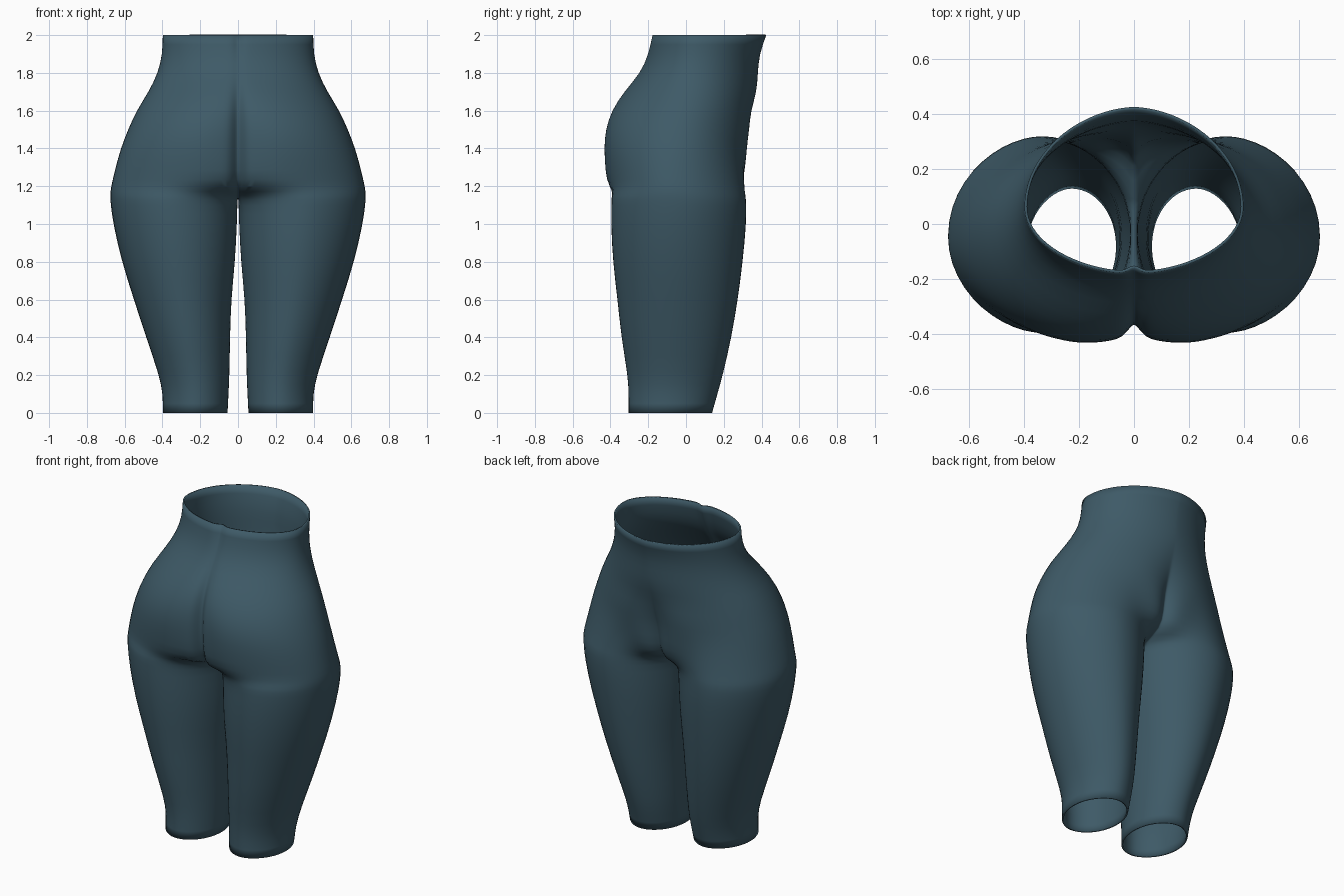
import bpy, bmesh
from math import pi, acos, sin, cos, exp

cube = bpy.data.objects.get("Cube")
if cube:
    bpy.data.objects.remove(cube)

QUARTER = 14   # segments from the side seam to the centre seam
INNER = 6      # segments across the inside of a thigh

# Leg sections: height, inner x, outer x, rear y, belly-side y
LEGS = [
    (0.00, .055, .40, -.305, .14), (0.10, .05, .40, -.305, .168),
    (0.20, .045, .42, -.31, .197), (0.40, .042, .49, -.345, .243),
    (0.60, .036, .555, -.365, .277), (0.80, .015, .62, -.39, .303),
    (1.00, .005, .666, -.40, .322), (1.11, .003, .68, -.397, .322),
]
# Torso sections: height, outer x, rear y, side y, belly y, rear and belly
# lobe centres, depth of the rear cleft, height of the belly-side mound
TORSO = [
    (1.15, .682, -.398, -.045, .318, .33, .33, 0, 0),
    (1.19, .678, -.414, -.055, .313, .20, .31, .06, .09),
    (1.28, .657, -.427, -.06, .30, .18, .29, .05, .10),
    (1.40, .625, -.435, -.05, .288, .18, .25, .04, .075),
    (1.50, .585, -.427, -.04, .31, .16, .17, .04, .035),
    (1.60, .54, -.395, -.02, .345, .12, .06, .035, 0),
    (1.70, .475, -.33, .01, .375, .07, 0, .02, 0),
    (1.80, .425, -.24, .04, .38, .03, 0, 0, 0),
    (1.90, .402, -.20, .06, .388, .02, 0, .01, 0),
    (2.00, .40, -.18, .06, .425, .02, 0, .02, 0),
]
SEAM = acos(-.33 / .352)   # where the thigh meets the centre plane


def outer_arc(x_out, rear, side, belly, cx_rear, cx_belly, a_rear, a_belly):
    """Points from the rear centre round the side to the belly centre."""
    pts = []
    for i in range(-QUARTER, QUARTER + 1):
        # points are packed closer together near the centre seam
        t = 1 - (1 - abs(i) / QUARTER) ** 1.5
        cx, y, span = (cx_rear, rear, a_rear) if i < 0 else (cx_belly, belly, a_belly)
        a = span * t
        # the outer flank is a little leaner than an ellipse
        c = cos(a) ** 1.12 if cos(a) > 0 else cos(a)
        pts.append((cx + (x_out - cx) * c, side + (y - side) * sin(a)))
    return pts


def inner_arc(cx, rx, rear, side, belly):
    """Points across the inside of the thigh, belly side to rear."""
    step = (2 * pi - 2 * SEAM) / INNER
    pts = []
    for k in range(1, INNER):
        a = SEAM + step * k
        reach = belly - side if sin(a) > 0 else side - rear
        pts.append((cx + rx * cos(a), side + reach * sin(a)))
    return pts


bm = bmesh.new()


def add_ring(pts, z):
    return [bm.verts.new((x, y, z)) for x, y in pts]


def bridge(low, high, count, closed):
    for i in range(count if closed else count - 1):
        j = (i + 1) % count
        bm.faces.new((low[i], low[j], high[j], high[i]))


# Leg tube
rings = []
for z, x_in, x_out, rear, belly in LEGS:
    cx, rx, side = (x_in + x_out) / 2, (x_out - x_in) / 2, (rear + belly) / 2
    pts = outer_arc(x_out, rear, side, belly, cx, cx, SEAM, SEAM)
    pts += inner_arc(cx, rx, rear, side, belly)
    rings.append(add_ring(pts, z))

# Torso half, whose lowest ring also carries the crotch seam
half = []
for z, x_out, rear, side, belly, c_rear, c_belly, cleft, mound in TORSO:
    a_rear, a_belly = (acos(-c / (x_out - c)) for c in (c_rear, c_belly))
    pts = outer_arc(x_out, rear, side, belly, c_rear, c_belly, a_rear, a_belly)
    mound_width = .09 + (z - 1.15) * .5
    shaped = []
    for i, (x, y) in enumerate(pts):
        if i < QUARTER:
            y += cleft * exp(-(x / .025) ** 2)
        else:
            y += mound * exp(-(x / mound_width) ** 2)
        shaped.append((x, y))
    shaped[0] = (0, shaped[0][1])
    shaped[-1] = (0, shaped[-1][1])
    if not half:
        seam = inner_arc(c_rear, x_out - c_rear, rear, side, belly)
        shaped += [(0, y) for x, y in seam]
    half.append(add_ring(shaped, z))

rings.append(half[0])
for low, high in zip(rings, rings[1:]):
    bridge(low, high, len(low), True)
for low, high in zip(half, half[1:]):
    bridge(low, high, 2 * QUARTER + 1, False)

mesh = bpy.data.meshes.new("leggings")
bm.to_mesh(mesh)
bm.free()
leggings = bpy.data.objects.new("leggings", mesh)
bpy.context.collection.objects.link(leggings)

# Fabric colour
fabric = bpy.data.materials.new("slate blue fabric")
fabric.use_nodes = True
colour = (.048, .102, .135, 1)
fabric.diffuse_color = colour
shader = fabric.node_tree.nodes["Principled BSDF"]
shader.inputs["Base Color"].default_value = colour
shader.inputs["Roughness"].default_value = .8
mesh.materials.append(fabric)

# Mirrored side, smoothing and cloth thickness
mirror = leggings.modifiers.new("mirror", 'MIRROR')
mirror.use_clip = True
smooth = leggings.modifiers.new("smooth", 'SUBSURF')
smooth.levels = smooth.render_levels = 1
cloth = leggings.modifiers.new("cloth", 'SOLIDIFY')
cloth.thickness = .01
cloth.offset = -1

bpy.context.view_layer.objects.active = leggings
leggings.select_set(True)
bpy.ops.object.shade_smooth_by_angle(angle=pi / 3)
